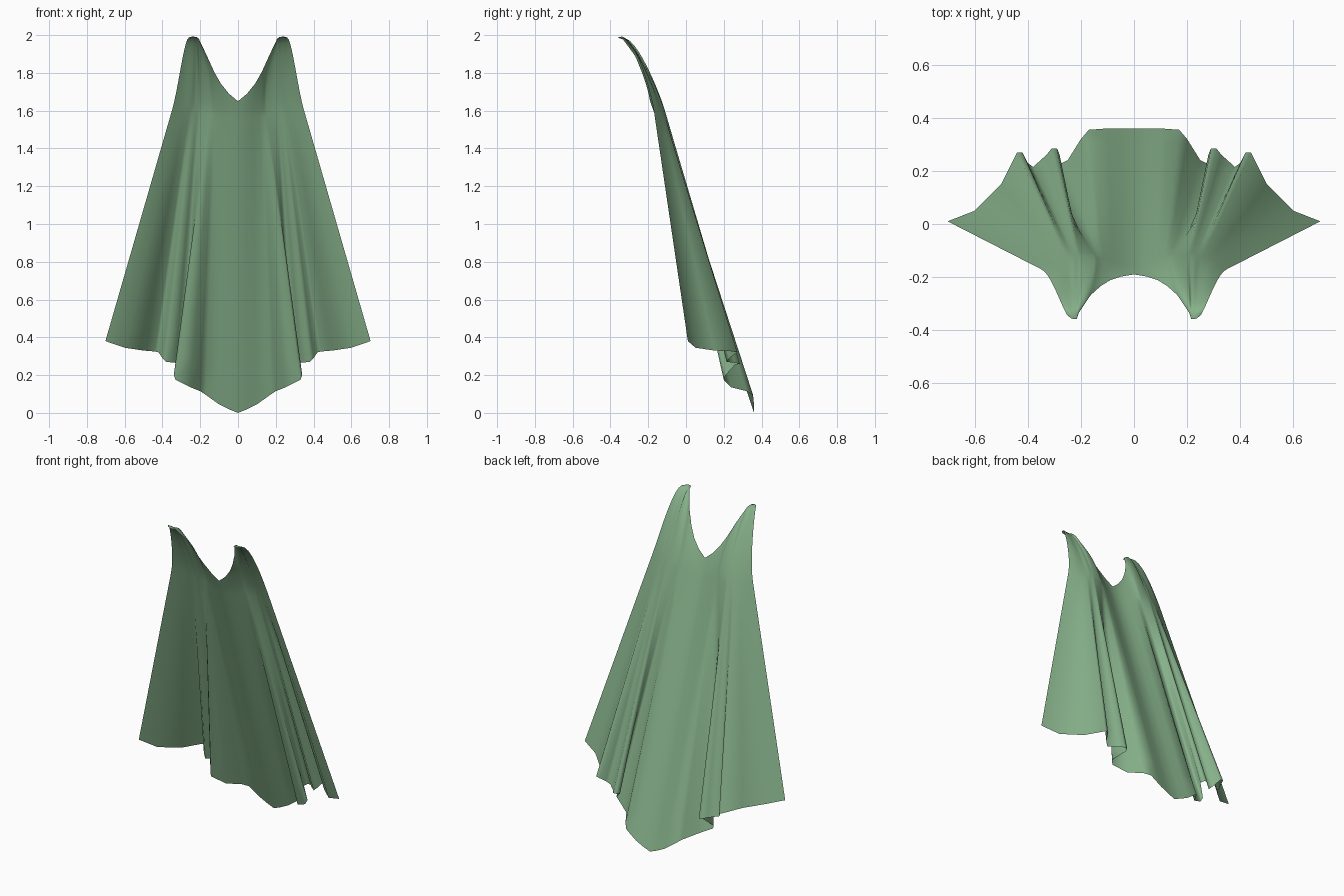
import bpy
import bmesh
from math import cos, pi
from mathutils import Vector
from mathutils.geometry import interpolate_bezier

default_cube = bpy.data.objects.get("Cube")
if default_cube:
    bpy.data.objects.remove(default_cube, do_unlink=True)

# One flat cloth colour
cloth = bpy.data.materials.new("green_cloth")
cloth.use_nodes = True
cloth_colour = (0.24, 0.44, 0.255, 1)
cloth.diffuse_color = cloth_colour
cloth.node_tree.nodes["Principled BSDF"].inputs["Base Color"].default_value = cloth_colour

# Pleats of the left half, centre to side edge: hem x, y, z and yoke x
pleats = [
    (0, .36, 0, 0),
    (.05, .36, .02, .04),
    (.1, .36, .045, .08),
    (.17, .355, .095, .115),
    (.2, .32, .115, .13),
    (.25, .24, .135, .14),
    (.33, .2, .175, .15),
    (.34, .21, .2, .155),
    (.28, .26, .255, .205),
    (.29, .285, .26, .21),
    (.31, .285, .26, .215),
    (.33, .26, .265, .22),
    (.38, .215, .27, .23),
    (.4, .23, .29, .24),
    (.42, .27, .32, .25),
    (.44, .27, .325, .26),
    (.5, .15, .33, .285),
    (.6, .05, .345, .32),
    (.702, .01, .38, .35),
]

# Neckline rising to the shoulder tip: yoke x, then the point above it
neckline = [
    (0, (0, -.19, 1.65)),
    (.05, (.06, -.2, 1.7)),
    (.1, (.11, -.22, 1.77)),
    (.15, (.16, -.265, 1.88)),
    (.19, (.2, -.31, 1.97)),
    (.22, (.215, -.357, 1.985)),
    (.27, (.235, -.357, 1.99)),
    (.35, (.252, -.343, 1.985)),
]


def neck_point(across):
    """Point on the neckline above a given place on the yoke."""
    for (start, low), (end, high) in zip(neckline, neckline[1:]):
        if across <= end:
            blend = (across - start) / (end - start)
            return Vector(low).lerp(Vector(high), blend)


def yoke_point(across):
    """Point on the smooth curve from which the pleats fan out."""
    hollow = .025 * (1 + cos(pi * min(1, across / .2)))
    wrap = 1.12 * max(0, across - .2) ** 1.5
    return Vector((across, -.105 - hollow - wrap, 1.55 + across / 7))


def pleat_line(hem, across, upper=12, lower=10):
    """Curve over the shoulder, then a straight fall to the hem."""
    top, yoke = neck_point(across), yoke_point(across)
    fall = (hem - yoke).normalized()
    reach = (top - yoke).length / 3
    # Shoulder tips hook forward; the middle of the neck leaves straight
    hook = min(1, across / .2) ** 2
    over = Vector((max(0, across - .2) * 1.4, .36, .26))
    leave = (yoke - top).normalized().lerp(over, hook)
    points = interpolate_bezier(top, top + leave * reach,
                                yoke - fall * reach, yoke, upper)
    points += [yoke.lerp(hem, step / lower) for step in range(1, lower + 1)]
    return points


# Left half of the cape as a sheet of pleat lines
bm = bmesh.new()
columns = []
for x, y, z, across in pleats:
    line = pleat_line(Vector((x, y, z)), across)
    columns.append([bm.verts.new(point) for point in line])
for inner, outer in zip(columns, columns[1:]):
    for row in range(len(inner) - 1):
        bm.faces.new((inner[row], inner[row + 1], outer[row + 1], outer[row]))
bm.normal_update()
if sum(face.normal.y * face.calc_area() for face in bm.faces) < 0:
    bmesh.ops.reverse_faces(bm, faces=bm.faces[:])
mesh = bpy.data.meshes.new("cape")
bm.to_mesh(mesh)
bm.free()
mesh.materials.append(cloth)

cape = bpy.data.objects.new("cape", mesh)
bpy.context.collection.objects.link(cape)

# Mirror to the right half and shade softly
mirror = cape.modifiers.new("mirror", "MIRROR")
mirror.use_clip = True
bpy.ops.object.select_all(action="DESELECT")
cape.select_set(True)
bpy.context.view_layer.objects.active = cape
bpy.ops.object.shade_smooth()
